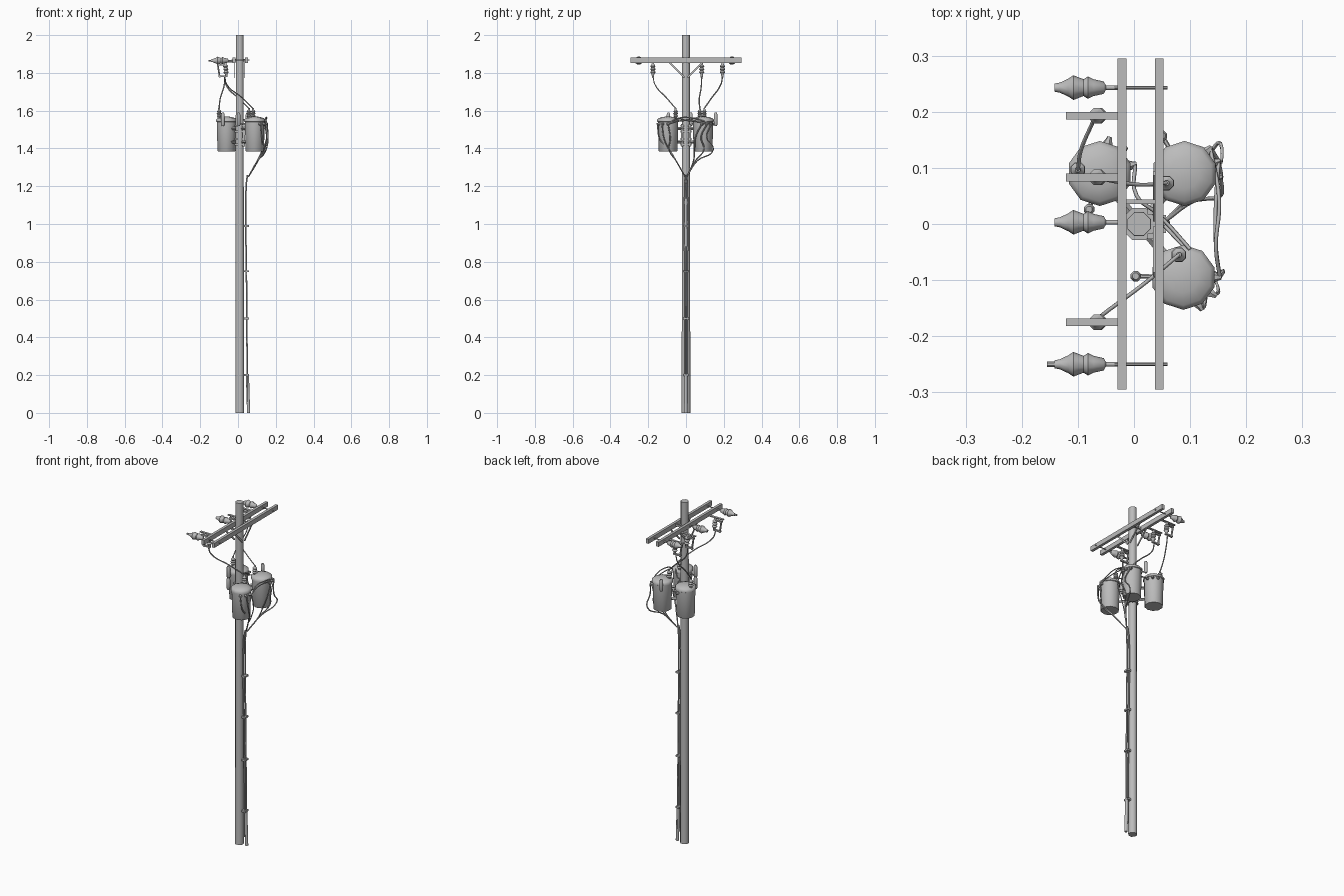
import bpy, bmesh, math
from mathutils import Vector

cube = bpy.data.objects.get("Cube")
if cube:
    bpy.data.objects.remove(cube)

mat = bpy.data.materials.new("weathered grey")
mat.use_nodes = True
grey = (0.5, 0.5, 0.5, 1)
mat.diffuse_color = grey
mat.node_tree.nodes["Principled BSDF"].inputs["Base Color"].default_value = grey


def finish(name, bm, smooth=True):
    bmesh.ops.recalc_face_normals(bm, faces=bm.faces)
    me = bpy.data.meshes.new(name)
    bm.to_mesh(me)
    bm.free()
    me.materials.append(mat)
    ob = bpy.data.objects.new(name, me)
    bpy.context.collection.objects.link(ob)
    if smooth:
        bpy.ops.object.select_all(action="DESELECT")
        bpy.context.view_layer.objects.active = ob
        ob.select_set(True)
        bpy.ops.object.shade_smooth_by_angle(angle=math.radians(50))
    return ob


def lathe(name, base, axis, profile, sides=8):
    """Turn (radius, distance) pairs around an axis that starts at base."""
    bm = bmesh.new()
    turn = Vector((0, 0, 1)).rotation_difference(Vector(axis))
    rings = []
    for r, h in profile:
        ring = []
        for i in range(sides):
            a = math.tau * (i + 0.5) / sides
            p = Vector((r * math.cos(a), r * math.sin(a), h))
            ring.append(bm.verts.new(Vector(base) + turn @ p))
        rings.append(ring)
    for low, high in zip(rings, rings[1:]):
        for i in range(sides):
            j = (i + 1) % sides
            bm.faces.new((low[i], low[j], high[j], high[i]))
    bm.faces.new(rings[0])
    bm.faces.new(rings[-1])
    return finish(name, bm)


def rod(name, a, b, r, sides=6):
    d = Vector(b) - Vector(a)
    return lathe(name, a, d.normalized(), [(r, 0), (r, d.length)], sides)


def box(name, centre, size):
    bm = bmesh.new()
    bmesh.ops.create_cube(bm, size=1)
    for v in bm.verts:
        v.co = Vector(centre) + Vector(c * s for c, s in zip(v.co, size))
    return finish(name, bm, False)


def strap(name, a, b, width, thick):
    """Flat bar between two points, thin along x."""
    a, b = Vector(a), Vector(b)
    bm = bmesh.new()
    bmesh.ops.create_cube(bm, size=1)
    turn = Vector((0, 0, 1)).rotation_difference((b - a).normalized())
    for v in bm.verts:
        p = Vector((v.co.x * thick, v.co.y * width, v.co.z * (b - a).length))
        v.co = (a + b) / 2 + turn @ p
    return finish(name, bm, False)


def wire(name, points, r=0.0035):
    cu = bpy.data.curves.new(name, "CURVE")
    cu.dimensions = "3D"
    cu.bevel_depth = r
    cu.bevel_resolution = 0
    cu.resolution_u = 5
    sp = cu.splines.new("BEZIER")
    sp.bezier_points.add(len(points) - 1)
    for bp, p in zip(sp.bezier_points, points):
        bp.co = p
        bp.handle_left_type = bp.handle_right_type = "AUTO"
    cu.materials.append(mat)
    ob = bpy.data.objects.new(name, cu)
    bpy.context.collection.objects.link(ob)


# Pole
PX = 0.009
lathe("pole", (PX, 0, 0), (0, 0, 1), [(0.025, 0), (0.022, 2)], 8)

# Twin crossarms with braces and spacers
for side, x in (("left", 0.045), ("right", -0.021)):
    box(side + "_crossarm", (x, 0, 1.867), (0.016, 0.59, 0.027))
    for s in (-1, 1):
        strap(side + "_brace", (x * 0.8, s * 0.09, 1.858), (x * 0.8, s * 0.008, 1.775), 0.009, 0.004)
for y in (-0.25, 0.243):
    rod("through_bolt", (-0.035, y, 1.867), (0.06, y, 1.867), 0.003)
box("arm_spacer", (0.012, 0.04, 1.867), (0.06, 0.008, 0.012))

# Horizontal line insulators
for y in (0.243, 0.003, -0.25):
    lathe("line_insulator", (-0.02, y, 1.865), (-1, 0, 0),
          [(0.004, 0), (0.004, 0.03), (0.011, 0.034), (0.015, 0.052), (0.02, 0.062), (0.015, 0.07),
           (0.022, 0.088), (0.016, 0.097), (0.009, 0.112), (0.007, 0.122)], 10)
bm = bmesh.new()
rod("end_clamp", (-0.135, -0.25, 1.865), (-0.155, -0.25, 1.865), 0.005)
bm.free()

# Fuse cutouts hanging from brackets
for y in (0.193, 0.083, -0.175):
    box("cutout_bracket", (-0.075, y, 1.858), (0.092, 0.014, 0.005))
    lathe("cutout_insulator", (-0.068, y, 1.855), Vector((0.1, 0, -1)).normalized(),
          [(0.006, 0), (0.008, 0.012), (0.015, 0.02), (0.009, 0.027), (0.015, 0.036), (0.009, 0.043),
           (0.015, 0.052), (0.008, 0.06), (0.006, 0.075)], 8)
    rod("fuse_tube", (-0.108, y, 1.848), (-0.096, y, 1.775), 0.005)
    for z, x in ((1.842, -0.088), (1.783, -0.08)):
        box("fuse_clip", (x, y, z), (0.048, 0.012, 0.008))

# Transformers: x, y, high bushing, arrester, low bushing angles
units = (
    ("left_rear", (0.09, 0.09), (0.058, 0.073), (0.05, 0.157), (45, 20, -5)),
    ("left_front", (0.088, -0.095), (0.08, -0.055), (0.003, -0.093), (0, -30, -60)),
    ("right_rear", (-0.061, 0.09), (-0.1, 0.097), (-0.08, 0.026), (75, 45, 15)),
)
low = {}
for tag, (x, y), (hx, hy), (ax, ay), angles in units:
    lathe(tag + "_tank", (x, y, 1.385), (0, 0, 1),
          [(0.048, 0), (0.05, 0.003), (0.054, 0.155), (0.058, 0.157), (0.058, 0.167),
           (0.05, 0.175), (0.028, 0.182), (0.006, 0.184)], 10)
    lathe(tag + "_high_bushing", (hx, hy, 1.555), (0, 0, 1),
          [(0.009, 0), (0.009, 0.012), (0.014, 0.016), (0.009, 0.023), (0.014, 0.029), (0.009, 0.036),
           (0.013, 0.042), (0.006, 0.048), (0.005, 0.058)], 8)
    lathe(tag + "_arrester", (ax, ay, 1.52), (0, 0, 1),
          [(0.007, 0), (0.01, 0.006), (0.01, 0.06), (0.006, 0.07)], 8)
    rod(tag + "_arrester_mount", (ax, ay, 1.53), (x, y, 1.53), 0.004)
    low[tag] = []
    for a in map(math.radians, angles):
        d = Vector((math.cos(a), math.sin(a), 0))
        p = Vector((x, y, 1.53)) + d * 0.05
        lathe(tag + "_low_bushing", p, d, [(0.007, 0), (0.009, 0.006), (0.006, 0.012), (0.004, 0.018)], 6)
        low[tag].append(p + d * 0.015)
    # Hanger arms to the pole
    for z in (1.435, 1.505):
        away = (Vector((x, y, z)) - Vector((PX, 0, z))).normalized()
        rod(tag + "_hanger", (PX, 0, z), Vector((x, y, z)) - away * 0.04, 0.008, 4)

# Pole bands that carry the transformers
for z in (1.42, 1.45, 1.49, 1.52):
    lathe("mounting_band", (PX, 0, z - 0.005), (0, 0, 1), [(0.031, 0), (0.031, 0.01)], 8)
for y in (-0.022, 0.022):
    box("mounting_rail", (0.03, y, 1.47), (0.012, 0.01, 0.12))

# High voltage leads from cutouts to bushings
wire("front_lead", [(-0.07, -0.175, 1.78), (-0.06, -0.165, 1.74), (0.02, -0.105, 1.67), (0.08, -0.055, 1.612)])
wire("middle_lead", [(-0.07, 0.083, 1.78), (-0.06, 0.081, 1.73), (0.01, 0.07, 1.66), (0.058, 0.073, 1.612)])
wire("rear_lead", [(-0.07, 0.193, 1.78), (-0.072, 0.185, 1.74), (-0.095, 0.13, 1.66), (-0.1, 0.097, 1.612)])

# Jumpers between the transformers
for i, z in enumerate((1.56, 1.545)):
    wire("link_jumper", [low["left_rear"][i], (0.152 - i * 0.006, 0.04, z), (0.146, -0.04, z), low["left_front"][0]])
wire("rear_jumper", [low["right_rear"][2], (0.005, 0.05, 1.56), (0.04, 0.02, 1.55), (0.06, 0.0, 1.55), (0.1, -0.045, 1.56)])

# Low voltage leads drooping to the riser
for i, p in enumerate(low["left_rear"]):
    wire("rear_drop", [p, (0.155, 0.11 - i * 0.03, 1.46), (0.15 - i * 0.01, 0.145 - i * 0.05, 1.395),
                       (0.105, 0.06 - i * 0.01, 1.335), (0.055, 0.004, 1.25)])
for i, p in enumerate(low["left_front"]):
    wire("front_drop", [p, p + Vector((0.006, 0.012, -0.08)), (0.148 - i * 0.01, -0.09, 1.395),
                        (0.1, -0.05, 1.33), (0.055, -0.004, 1.25)])

# Riser cables, lower guard and clips
for y in (-0.007, 0.007):
    wire("riser_cable", [(0.05, y * 0.5, 1.26), (0.043, y, 1.2), (0.046, y, 0.6), (0.05, y, 0.05)], 0.0045)
rod("riser_guard", (0.056, 0, 0), (0.05, 0, 0.2), 0.009, 8)
for z in (0.2, 0.5, 0.75, 0.99):
    box("riser_clip", (0.045, 0, z), (0.024, 0.032, 0.01))
